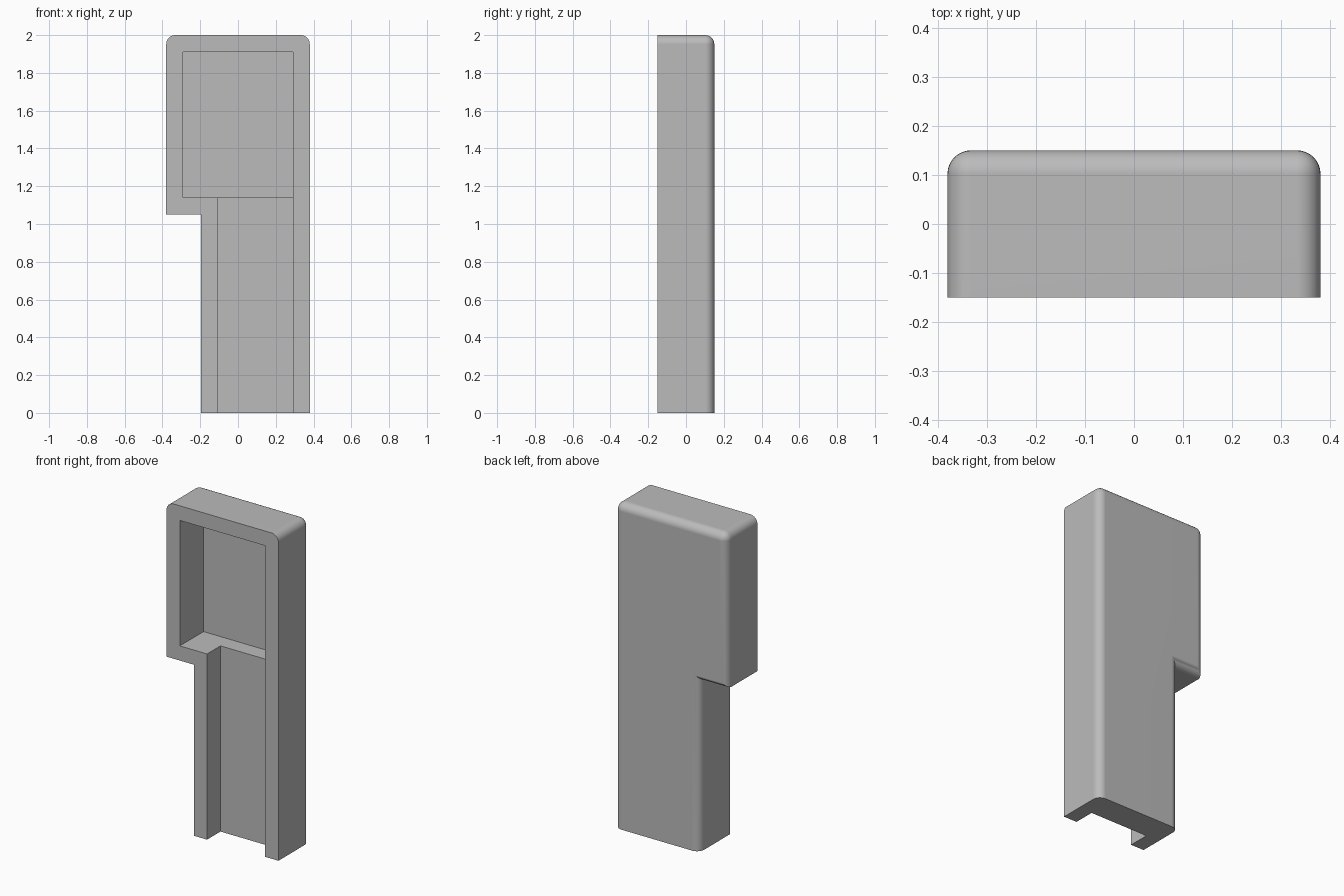
import bpy, bmesh
from mathutils import Vector, Matrix

cube = bpy.data.objects.get("Cube")
if cube:
    bpy.data.objects.remove(cube, do_unlink=True)

FRONT, BACK = -0.15, 0.15
ROUND = 0.048

grey = bpy.data.materials.new("plain grey")
grey.use_nodes = True
colour = (0.5, 0.5, 0.5, 1)
grey.diffuse_color = colour
grey.node_tree.nodes["Principled BSDF"].inputs["Base Color"].default_value = colour


def add_object(name, bm):
    mesh = bpy.data.meshes.new(name)
    bm.to_mesh(mesh)
    bm.free()
    mesh.materials.append(grey)
    obj = bpy.data.objects.new(name, mesh)
    bpy.context.collection.objects.link(obj)
    return obj


def add_box(name, low, high):
    low, high = Vector(low), Vector(high)
    bm = bmesh.new()
    bmesh.ops.create_cube(bm, size=1, matrix=Matrix.Translation((low + high) / 2)
                          @ Matrix.Diagonal((high - low).to_4d()))
    return add_object(name, bm)


# Stepped outline extruded from front to back
outline = [(-0.195, 0), (0.38, 0), (0.38, 2), (-0.38, 2), (-0.38, 1.05), (-0.195, 1.05)]
bm = bmesh.new()
face = bm.faces.new([bm.verts.new((x, FRONT, z)) for x, z in outline])
extruded = bmesh.ops.extrude_face_region(bm, geom=[face])["geom"]
bmesh.ops.translate(bm, vec=(0, BACK - FRONT, 0),
                    verts=[v for v in extruded if isinstance(v, bmesh.types.BMVert)])
bmesh.ops.recalc_face_normals(bm, faces=bm.faces)


# Round the two top corners and the back rim, leaving the foot square
def is_rounded(edge):
    a, b = (v.co for v in edge.verts)
    top_corner = min(a.z, b.z) > 1.9 and abs(a.x - b.x) < 0.01
    back_rim = min(a.y, b.y) > 0.1 and max(a.z, b.z) > 0.01
    return top_corner or back_rim


bmesh.ops.bevel(bm, geom=[e for e in bm.edges if is_rounded(e)], offset=ROUND,
                segments=8, profile=0.5, affect='EDGES', clamp_overlap=True)
body = add_object("hollow_body", bm)

# Deep upper pocket and shallower channel open at the foot
cutters = [add_box("pocket_cutter", (-0.29, -0.3, 1.14), (0.29, 0.08, 1.91)),
           add_box("channel_cutter", (-0.105, -0.3, -0.1), (0.29, -0.02, 1.5))]

bpy.ops.object.select_all(action='DESELECT')
body.select_set(True)
bpy.context.view_layer.objects.active = body
for cutter in cutters:
    cutter.hide_render = True
    cut = body.modifiers.new(cutter.name, 'BOOLEAN')
    cut.operation = 'DIFFERENCE'
    cut.solver = 'EXACT'
    cut.object = cutter
    bpy.ops.object.modifier_apply(modifier=cut.name)
    bpy.data.objects.remove(cutter, do_unlink=True)

# Smooth rounding with clean flat faces
bpy.ops.object.shade_smooth_by_angle()
normals = body.modifiers.new("flat_faces", 'WEIGHTED_NORMAL')
normals.keep_sharp = True
